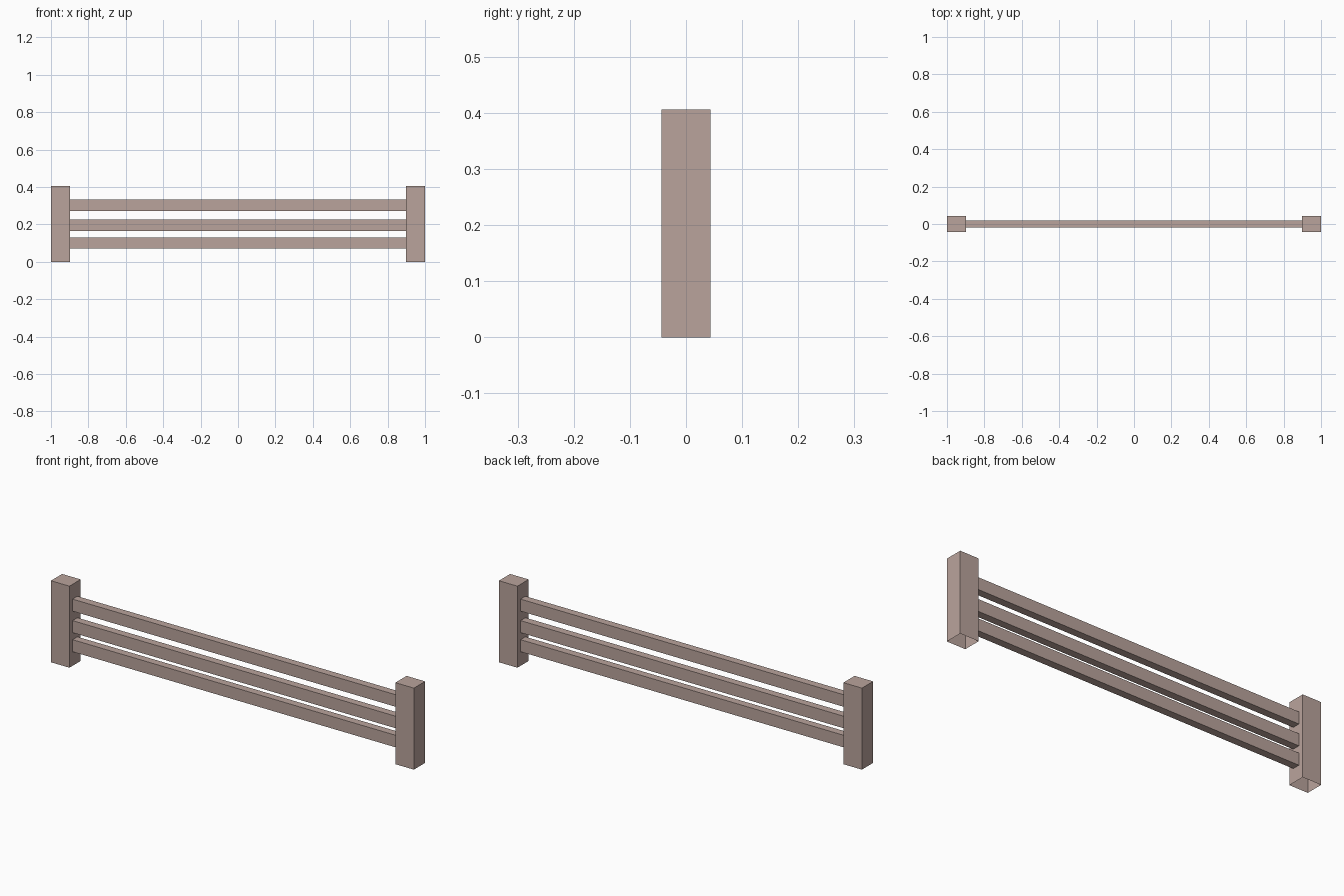
import bpy
import bmesh
from mathutils import Vector

cube = bpy.data.objects.get("Cube")
if cube:
    bpy.data.objects.remove(cube, do_unlink=True)

# Single painted-wood colour
color = (0.49, 0.37, 0.333, 1.0)
wood = bpy.data.materials.new("pale_brown_wood")
wood.use_nodes = True
wood.diffuse_color = color
wood.node_tree.nodes["Principled BSDF"].inputs["Base Color"].default_value = color


def box(name, size, center, open_axis):
    """Box whose faces matching open_axis are left out."""
    bm = bmesh.new()
    bmesh.ops.create_cube(bm, size=1)
    bmesh.ops.scale(bm, vec=size, verts=bm.verts)
    bm.normal_update()
    hidden = [f for f in bm.faces if open_axis(f.normal)]
    bmesh.ops.delete(bm, geom=hidden, context="FACES_ONLY")
    mesh = bpy.data.meshes.new(name)
    bm.to_mesh(mesh)
    bm.free()
    mesh.materials.append(wood)
    obj = bpy.data.objects.new(name, mesh)
    obj.location = Vector(center)
    bpy.context.collection.objects.link(obj)
    return obj


POST_W, POST_D, POST_H = 0.102, 0.088, 0.406
RAIL_D, RAIL_H = 0.038, 0.06

# Hollow end posts, open underneath
for side, sign in (("left", 1), ("right", -1)):
    box(side + "_post", (POST_W, POST_D, POST_H),
        (sign * (1 - POST_W / 2), 0, POST_H / 2),
        lambda n: n.z < -0.5)

# Three rails spanning between the posts, open where they meet the posts
for label, z in (("lower", 0.1), ("middle", 0.195), ("upper", 0.302)):
    box(label + "_rail", (2 - 2 * POST_W, RAIL_D, RAIL_H), (0, 0, z),
        lambda n: abs(n.x) > 0.5)
